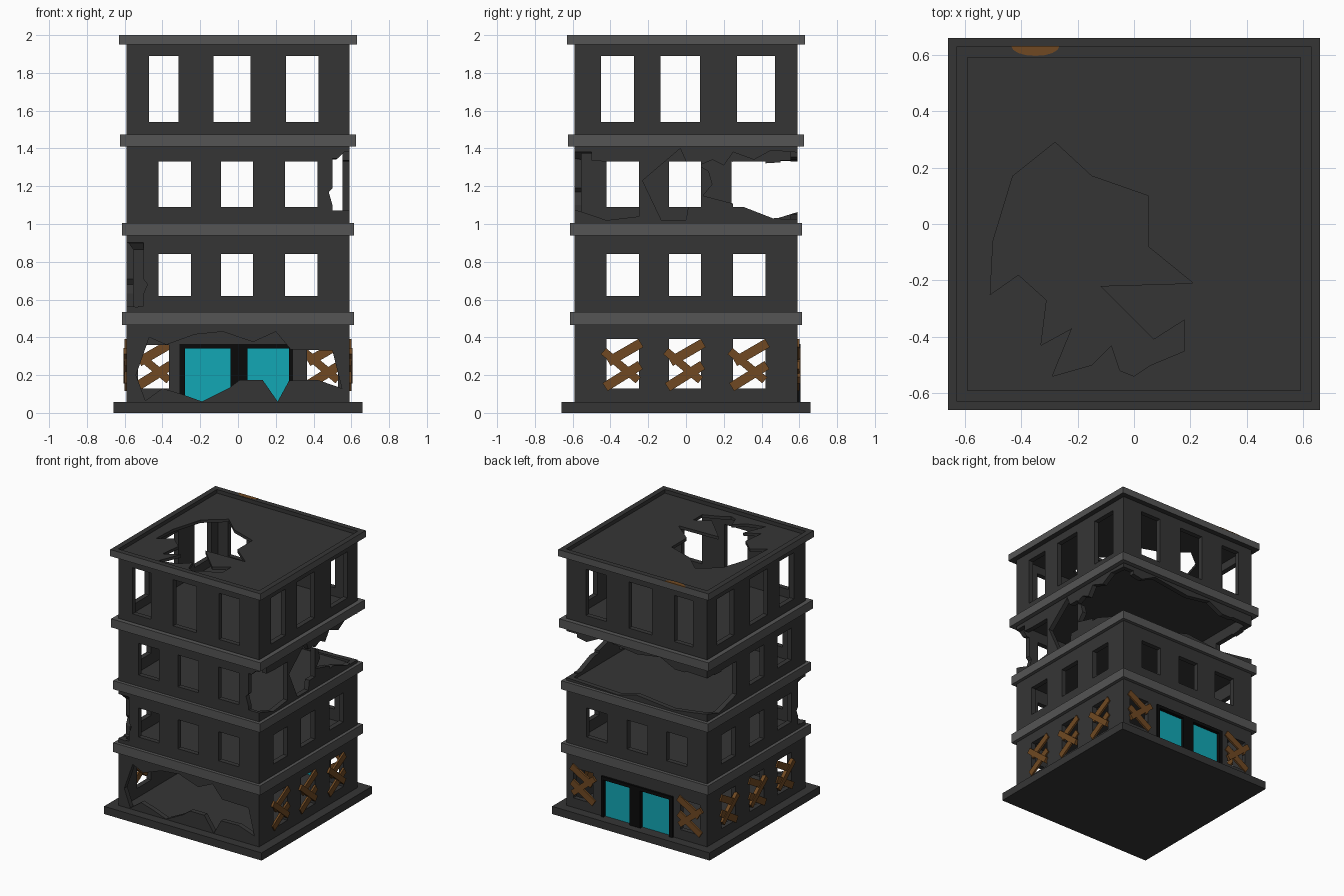
import bpy, bmesh, math
from mathutils import Vector

if "Cube" in bpy.data.objects:
    bpy.data.objects.remove(bpy.data.objects["Cube"])


def material(name, rgb):
    m = bpy.data.materials.new(name)
    m.diffuse_color = (*rgb, 1)
    m.use_nodes = True
    m.node_tree.nodes["Principled BSDF"].inputs["Base Color"].default_value = m.diffuse_color
    return m


WALL = material("dark concrete", (0.036, 0.036, 0.036))
TRIM = material("grey trim", (0.09, 0.09, 0.09))
WOOD = material("brown wood", (0.16, 0.066, 0.016))
GLASS = material("teal glass", (0.006, 0.39, 0.46))
BLACK = material("black metal", (0.003, 0.003, 0.003))
W, T = 0.59, 0.037          # wall half width and thickness


def prism(name, pts, axis, lo, hi, mat=WALL):
    """Extrude a 2D outline along an axis: x takes (y,z), y takes (x,z), z takes (x,y)."""
    def place(p, d):
        return {"x": (d, p[0], p[1]), "y": (p[0], d, p[1]), "z": (p[0], p[1], d)}[axis]
    bm = bmesh.new()
    a = [bm.verts.new(place(p, lo)) for p in pts]
    b = [bm.verts.new(place(p, hi)) for p in pts]
    bm.faces.new(a)
    bm.faces.new(b)
    for i in range(len(pts)):
        j = (i + 1) % len(pts)
        bm.faces.new((a[i], a[j], b[j], b[i]))
    bmesh.ops.recalc_face_normals(bm, faces=bm.faces[:])
    me = bpy.data.meshes.new(name)
    bm.to_mesh(me)
    bm.free()
    ob = bpy.data.objects.new(name, me)
    bpy.context.collection.objects.link(ob)
    me.materials.append(mat)
    return ob


def rect(a, b, c, d):
    return [(a, c), (b, c), (b, d), (a, d)]


def block(name, h, z0, z1, mat=WALL):
    return prism(name, rect(-h, h, -h, h), "z", z0, z1, mat)


def carve(ob, cutters):
    """Subtract the cutters, then remove them."""
    for c in cutters:
        m = ob.modifiers.new("cut", "BOOLEAN")
        m.operation, m.solver, m.object = "DIFFERENCE", "EXACT", c
    dg = bpy.context.evaluated_depsgraph_get()
    me = bpy.data.meshes.new_from_object(ob.evaluated_get(dg))
    ob.modifiers.clear()
    ob.data = me
    for c in cutters:
        bpy.data.objects.remove(c)
    me.materials.clear()
    me.materials.append(WALL)
    for p in me.polygons:
        p.material_index = 0


def windows(axis, spans, z0, z1, lo=-1, hi=1):
    return [prism("cutter", rect(a, b, z0, z1), axis, lo, hi) for a, b in spans]


def storey(name, z0, z1, cutters):
    ob = block(name, W, z0, z1)
    carve(ob, [block("cutter", W - T, z0 - 0.1, z1 + 0.1)] + cutters)


THREE = [(-0.42, -0.25), (-0.09, 0.08), (0.25, 0.42)]
BACK = [(-0.53, -0.365), (0.365, 0.53)]

# Ground slab
block("ground_slab", 0.66, 0, 0.058)

# First storey: torn open at the front, doorway and two windows at the back
front_hole = [(-0.54, 0.2), (-0.47, 0.4), (-0.38, 0.36), (-0.23, 0.415), (-0.08, 0.43), (0.08, 0.375),
              (0.2, 0.43), (0.28, 0.335), (0.5, 0.33), (0.55, 0.13), (0.42, 0.175), (0.27, 0.17),
              (0.21, 0.06), (0.13, 0.175), (0.01, 0.175), (-0.05, 0.13), (-0.19, 0.06),
              (-0.3, 0.1), (-0.4, 0.13), (-0.49, 0.065)]
storey("first_storey_walls", 0.05, 0.475,
       windows("x", THREE, 0.13, 0.39) + windows("y", BACK, 0.13, 0.36, 0.3, 1)
       + [prism("cutter", front_hole, "y", -1, -0.4),
          prism("cutter", rect(-0.31, 0.29, 0.04, 0.365), "y", 0.4, 1)])

# Second storey: broken front left corner
corner = [(-0.7, 0.92), (-0.58, 0.9), (-0.53, 0.83), (-0.55, 0.8), (-0.5, 0.785), (-0.53, 0.75),
          (-0.48, 0.68), (-0.53, 0.56), (-0.7, 0.58)]
storey("second_storey_walls", 0.525, 0.95,
       windows("x", THREE, 0.62, 0.84) + windows("y", THREE, 0.62, 0.84)
       + [prism("cutter", corner, "y", -1, -0.5), prism("cutter", corner, "x", -1, -0.5)])

# Third storey: blown out at the back, right side and two corners
back = [(-0.7, 1.08), (-0.45, 1.04), (-0.3, 1.02), (0, 1.05), (0.15, 1.01), (0.7, 1.03), (0.7, 1.39),
        (0.42, 1.34), (0.3, 1.4), (0, 1.36), (-0.2, 1.39), (-0.36, 1.31), (-0.42, 1.34), (-0.7, 1.33)]
left = [(0.24, 1.08), (0.24, 1.33), (0.4, 1.32), (0.56, 1.33), (0.7, 1.28), (0.7, 1.1),
        (0.58, 1.06), (0.45, 1.02), (0.3, 1.06)]
right_a = [(-0.7, 1.37), (-0.55, 1.34), (-0.42, 1.33), (-0.29, 1.33), (-0.27, 1.29), (-0.34, 1.24),
           (-0.28, 1.21), (-0.33, 1.18), (-0.25, 1.11), (-0.25, 1.04), (-0.42, 1.02),
           (-0.57, 1.07), (-0.7, 1.08)]
right_b = [(-0.23, 1.23), (-0.03, 1.4), (0.0, 1.33), (0.03, 1.2), (0.0, 1.02), (-0.13, 1.02)]
right_c = [(0.09, 1.15), (0.14, 1.21), (0.12, 1.28), (0.07, 1.31), (0.14, 1.34), (0.2, 1.31), (0.25, 1.38),
           (0.36, 1.34), (0.45, 1.39), (0.7, 1.37), (0.7, 1.05), (0.46, 1.03), (0.28, 1.1)]
front = [(0.7, 1.39), (0.56, 1.38), (0.51, 1.33), (0.53, 1.3), (0.5, 1.25), (0.51, 1.2), (0.48, 1.17),
         (0.5, 1.1), (0.7, 1.09)]
storey("third_storey_walls", 0.995, 1.42,
       windows("x", THREE, 1.09, 1.33) + windows("y", THREE, 1.09, 1.33)
       + [prism("cutter", back, "y", 0.5, 1), prism("cutter", left, "x", -1, -0.5),
          prism("cutter", front, "y", -1, -0.5)]
       + [prism("cutter", p, "x", 0.5, 1) for p in (right_a, right_b, right_c)])

# Fourth storey: tall windows
storey("fourth_storey_walls", 1.465, 1.96,
       windows("y", [(-0.47, -0.315), (-0.13, 0.065), (0.255, 0.425)], 1.54, 1.89)
       + windows("x", [(-0.45, -0.275), (-0.135, 0.075), (0.27, 0.47)], 1.54, 1.89))


# Floors with a grey edge band; the floor and ceiling surfaces stay dark
def floor(name, h, z0, z1):
    ob = block(name, h, z0, z1)
    ob.data.materials.append(TRIM)
    bm = bmesh.new()
    bm.from_mesh(ob.data)
    flat = [f for f in bm.faces if abs(f.normal.z) > 0.5]
    for f in bm.faces:
        f.material_index = 1
    bmesh.ops.inset_individual(bm, faces=flat, thickness=h - W + 0.01)
    for f in flat:
        f.material_index = 0
    bm.to_mesh(ob.data)
    bm.free()


for i, (h, z0, z1) in enumerate([(0.615, 0.465, 0.535), (0.615, 0.94, 1.005), (0.625, 1.41, 1.475)]):
    floor("floor_%d" % (i + 2), h, z0, z1)

# Roof with a low parapet and a jagged hole
roof_hole = [(-0.51, -0.25), (-0.5, -0.06), (-0.43, 0.17), (-0.28, 0.29), (-0.15, 0.17), (0.05, 0.1),
             (0.05, -0.08), (0.21, -0.21), (-0.12, -0.22), (0.07, -0.41), (0.18, -0.34), (0.18, -0.45),
             (0.06, -0.5), (0.0, -0.54), (-0.05, -0.52), (-0.08, -0.43), (-0.15, -0.5), (-0.29, -0.54),
             (-0.22, -0.37), (-0.33, -0.43), (-0.31, -0.27), (-0.41, -0.18)]
roof = block("roof", 0.63, 1.95, 2.0)
carve(roof, [block("cutter", W, 1.972, 2.1), prism("cutter", roof_hole, "z", 1.8, 2.2)])
roof.data.materials.append(TRIM)
for p in roof.data.polygons:
    if abs(p.normal.z) < 0.5 and max(abs(p.center.x), abs(p.center.y)) > 0.62:
        p.material_index = 1

# Rust patch on the parapet
prism("parapet_patch", [(-0.35 + 0.085 * math.cos(math.pi * k / 8), 0.631 - 0.035 * math.sin(math.pi * k / 8))
                        for k in range(9)], "z", 1.996, 2.0015, WOOD)


# Crossed boards nailed over a window
def boards(name, u, axis, lo, hi):
    z = 0.25
    for i, (du, dz, deg, ln, w) in enumerate([(0.01, 0.07, 30, 0.2, 0.05), (0, -0.055, 32, 0.22, 0.05),
                                              (-0.01, 0.0, -40, 0.24, 0.042)]):
        a = math.radians(deg)
        c, s = math.cos(a) / 2, math.sin(a) / 2
        pts = [(u + du + p * ln * c - q * w * s, z + dz + p * ln * s + q * w * c)
               for p, q in [(-1, -1), (1, -1), (1, 1), (-1, 1)]]
        k = 0.006 if i == 2 else 0
        prism("%s_board_%d" % (name, i + 1), pts, axis, lo - k, hi + k, WOOD)


for n, (a, b) in enumerate(THREE):
    boards("right_window_%d" % n, (a + b) / 2, "x", 0.585, 0.6)
    boards("left_window_%d" % n, (a + b) / 2, "x", -0.6, -0.585)
for n, (a, b) in enumerate(BACK):
    boards("back_window_%d" % n, (a + b) / 2, "y", 0.585, 0.6)

# Double glass door at the back in a black frame
for n, r in {"left_jamb": (-0.31, -0.28, 0.05, 0.365), "right_jamb": (0.27, 0.29, 0.05, 0.365),
             "mullion": (-0.04, 0.05, 0.05, 0.35), "lintel": (-0.29, 0.28, 0.34, 0.365)}.items():
    prism("door_" + n, rect(*r), "y", 0.55, 0.605, BLACK)
for n, a, b in (("left", -0.285, -0.035), ("right", 0.045, 0.275)):
    prism("door_glass_" + n, rect(a, b, 0.055, 0.342), "y", 0.568, 0.58, GLASS)
